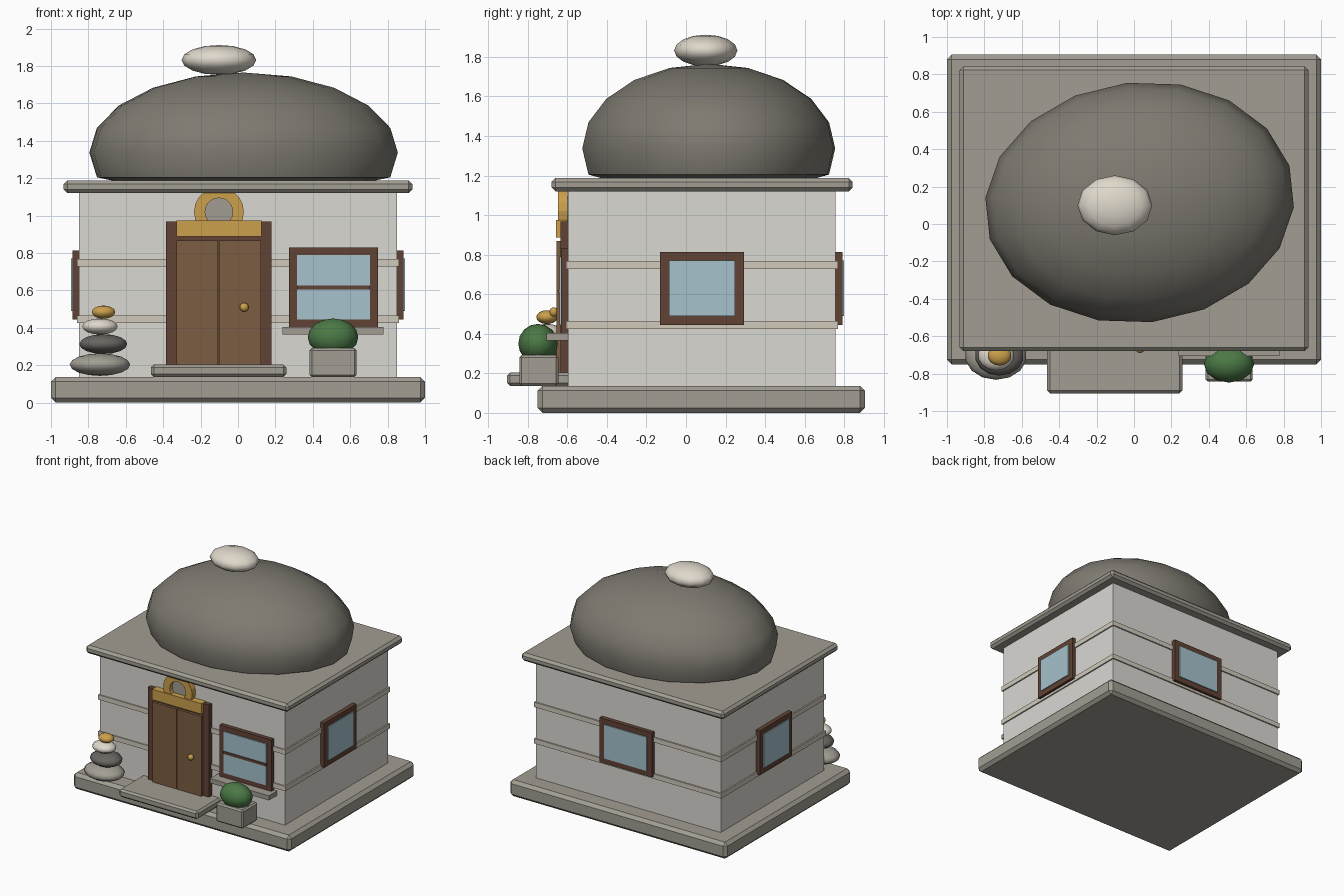
import bpy, bmesh, math
from mathutils import Matrix

if "Cube" in bpy.data.objects:
    bpy.data.objects.remove(bpy.data.objects["Cube"])


def material(name, rgb):
    m = bpy.data.materials.new(name)
    m.diffuse_color = (*rgb, 1)
    m.use_nodes = True
    m.node_tree.nodes["Principled BSDF"].inputs["Base Color"].default_value = m.diffuse_color
    return m


STONE = material("stone", (0.36, 0.34, 0.29))
WALL = material("plaster", (0.70, 0.69, 0.65))
BAND = material("band", (0.64, 0.59, 0.50))
SLATE = material("slate", (0.21, 0.195, 0.165))
DARK = material("dark_stone", (0.14, 0.13, 0.12))
CREAM = material("cream_stone", (0.74, 0.69, 0.60))
WOOD = material("wood", (0.20, 0.11, 0.055))
FRAME = material("frame_wood", (0.12, 0.055, 0.035))
GOLD = material("gold", (0.60, 0.35, 0.07))
GLASS = material("glass", (0.38, 0.54, 0.61))
GREEN = material("leaves", (0.07, 0.19, 0.06))


def finish(name, bm, mat):
    bmesh.ops.recalc_face_normals(bm, faces=bm.faces)
    me = bpy.data.meshes.new(name)
    bm.to_mesh(me)
    bm.free()
    me.materials.append(mat)
    ob = bpy.data.objects.new(name, me)
    bpy.context.collection.objects.link(ob)
    return ob


def box(name, x, y, z, mat, bevel=0):
    """Box from (min, max) ranges, with optional chamfer."""
    bm = bmesh.new()
    size = [b - a for a, b in (x, y, z)]
    mid = [(a + b) / 2 for a, b in (x, y, z)]
    bmesh.ops.create_cube(bm, size=1, matrix=Matrix.Translation(mid) @ Matrix.Diagonal((*size, 1)))
    if bevel:
        bmesh.ops.bevel(bm, geom=bm.edges[:], offset=bevel, segments=1, affect='EDGES')
    return finish(name, bm, mat)


def pebble(name, loc, radii, mat, seg=12, rings=8, turn=0, floor=None):
    """Smooth ellipsoid, optionally flattened at a floor height."""
    bm = bmesh.new()
    m = Matrix.Translation(loc) @ Matrix.Rotation(math.radians(turn), 4, 'Z') @ Matrix.Diagonal((*radii, 1))
    bmesh.ops.create_uvsphere(bm, u_segments=seg, v_segments=rings, radius=1, matrix=m)
    if floor is not None:
        for v in bm.verts:
            v.co.z = max(v.co.z, floor)
    for f in bm.faces:
        f.smooth = True
    ob = finish(name, bm, mat)
    if floor is not None:
        bpy.context.view_layer.objects.active = ob
        ob.select_set(True)
        bpy.ops.object.shade_smooth_by_angle(angle=math.radians(40))
        ob.select_set(False)
    return ob


def window(name, place, w, z0, z1, rim, bar=False):
    """Window on a wall plane: built facing -y at y = 0, then placed."""
    h = w / 2
    parts = [
        box(name + "_left_rim", (-h, -h + rim), (-0.034, 0.01), (z0, z1), FRAME),
        box(name + "_right_rim", (h - rim, h), (-0.034, 0.01), (z0, z1), FRAME),
        box(name + "_top_rim", (-h + rim, h - rim), (-0.034, 0.01), (z1 - rim, z1), FRAME),
        box(name + "_bottom_rim", (-h + rim, h - rim), (-0.034, 0.01), (z0, z0 + rim), FRAME),
        box(name + "_glass", (-h + rim, h - rim), (-0.042, 0.01), (z0 + rim, z1 - rim), GLASS)]
    if bar:
        zm = (z0 + z1) / 2
        parts.append(box(name + "_bar", (-h + rim, h - rim), (-0.048, 0), (zm - 0.011, zm + 0.011), FRAME))
    for p in parts:
        p.data.transform(place)


def disc_ring(name, x, z, r_out, r_in, y0, y1, mat, seg=20):
    """Flat ring (or disc when r_in is 0) facing -y."""
    bm = bmesh.new()
    loops = []
    for r, y in ((r_out, y0), (r_out, y1), (r_in, y1), (r_in, y0)):
        if r > 0:
            loops.append([bm.verts.new((x + r * math.cos(2 * math.pi * i / seg), y,
                                        z + r * math.sin(2 * math.pi * i / seg))) for i in range(seg)])
    n = len(loops)
    for k in range(n if n == 4 else 1):
        a, b = loops[k], loops[(k + 1) % n]
        for i in range(seg):
            j = (i + 1) % seg
            bm.faces.new((a[i], a[j], b[j], b[i]))
    if n == 2:
        bm.faces.new(loops[0])
        bm.faces.new(loops[1])
    return finish(name, bm, mat)


# Base, walls, bands and roof slab
box("base", (-1, 1), (-0.75, 0.905), (0, 0.137), STONE, 0.025)
box("walls", (-0.85, 0.85), (-0.597, 0.757), (0.13, 1.13), WALL)
for i, z in enumerate((0.425, 0.728)):
    box(f"wall_band_{i}", (-0.861, 0.861), (-0.607, 0.768), (z, z + 0.04), BAND)
box("roof_slab", (-0.932, 0.932), (-0.68, 0.843), (1.12, 1.188), STONE, 0.02)

# Boulder roof and top stone
pebble("roof_boulder", (0.03, 0.115, 1.337), (0.83, 0.643, 0.428), SLATE, 18, 10, 6, 1.18)
pebble("top_stone", (-0.102, 0.10, 1.832), (0.2, 0.16, 0.08), CREAM, 12, 8)

# Door with frame, gold lintel and ring
box("door_step", (-0.465, 0.258), (-0.905, -0.58), (0.137, 0.203), STONE, 0.015)
box("door_frame", (-0.385, 0.178), (-0.634, -0.59), (0.137, 0.968), FRAME)
for side, x in (("left", (-0.33, -0.107)), ("right", (-0.101, 0.122))):
    box(f"{side}_door", x, (-0.655, -0.6), (0.2, 0.868), WOOD)
box("door_lintel", (-0.33, 0.125), (-0.657, -0.6), (0.888, 0.975), GOLD)
disc_ring("door_ring", -0.102, 1.02, 0.133, 0.074, -0.647, -0.6, GOLD)
disc_ring("ring_disc", -0.102, 1.02, 0.074, 0, -0.612, -0.59, STONE)
pebble("door_knob", (0.033, -0.668, 0.51), (0.024, 0.022, 0.024), GOLD, 12, 8)

# Windows on all four walls
T, R = Matrix.Translation, lambda d: Matrix.Rotation(math.radians(d), 4, 'Z')
window("front_window", T((0.511, -0.597, 0)), 0.475, 0.402, 0.83, 0.042, True)
window("right_window", T((0.85, 0.081, 0)) @ R(90), 0.424, 0.445, 0.814, 0.044)
window("left_window", T((-0.85, 0.081, 0)) @ R(-90), 0.424, 0.445, 0.814, 0.044)
window("back_window", T((0, 0.757, 0)) @ R(180), 0.48, 0.445, 0.814, 0.044)
box("window_sill", (0.237, 0.778), (-0.706, -0.59), (0.365, 0.403), STONE)

# Stacked stones
for i, (x, z, rx, ry, rz, mat) in enumerate((
        (-0.738, 0.203, 0.166, 0.13, 0.06, STONE),
        (-0.72, 0.313, 0.131, 0.108, 0.053, DARK),
        (-0.738, 0.407, 0.097, 0.08, 0.043, CREAM),
        (-0.719, 0.484, 0.064, 0.054, 0.035, GOLD))):
    pebble(f"stacked_stone_{i}", (x, -0.703, z), (rx, ry, rz), mat, 14, 8, 0)

# Planter with bush
box("planter", (0.383, 0.634), (-0.843, -0.645), (0.137, 0.292), STONE, 0.012)
pebble("bush", (0.508, -0.748, 0.35), (0.135, 0.1, 0.1), GREEN, 12, 8)
